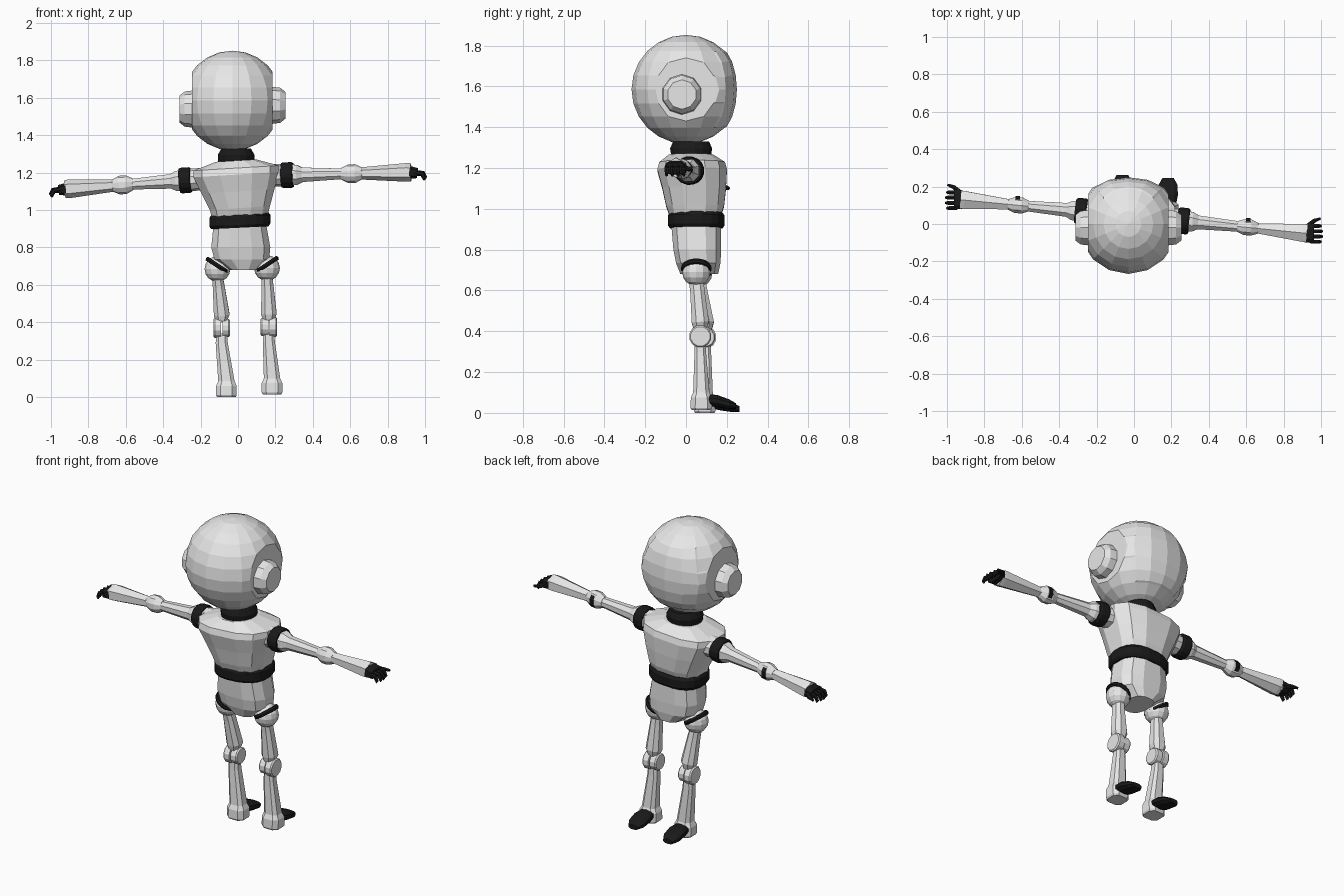
import bpy, bmesh, math
from mathutils import Vector, Matrix

if "Cube" in bpy.data.objects:
    bpy.data.objects.remove(bpy.data.objects["Cube"])


def material(name, value):
    m = bpy.data.materials.new(name)
    m.use_nodes = True
    col = (value, value, value, 1)
    m.diffuse_color = col
    bsdf = next(n for n in m.node_tree.nodes if n.type == "BSDF_PRINCIPLED")
    bsdf.inputs["Base Color"].default_value = col
    return m


SHELL = material("pale_shell", 0.8)
RUBBER = material("black_rubber", 0.01)


def finish(name, bm, mat):
    bmesh.ops.recalc_face_normals(bm, faces=bm.faces)
    mesh = bpy.data.meshes.new(name)
    bm.to_mesh(mesh)
    bm.free()
    mesh.materials.append(mat)
    ob = bpy.data.objects.new(name, mesh)
    bpy.context.collection.objects.link(ob)
    return ob


def loft(name, rings, mat, sides=8, box=1.0, axis=None, lean=0.0):
    """Skin rings of (centre, ru, rv); box below 1 squares the section."""
    bm = bmesh.new()
    d = (axis or Vector(rings[-1][0]) - Vector(rings[0][0])).normalized()
    u = Vector((0, 1, 0)) if abs(d.x) > 0.7 else Vector((1, 0, 0))
    u = (u - d * u.dot(d)).normalized()
    v = d.cross(u)
    loops = []
    for centre, ru, rv in rings:
        loop = []
        for i in range(sides):
            a = 2 * math.pi * (i + 0.5) / sides
            c, s = math.cos(a), math.sin(a)
            p = Vector(centre)
            p += u * ru * math.copysign(abs(c) ** box, c)
            p += v * rv * math.copysign(abs(s) ** box, s)
            p.z += lean * p.x
            loop.append(bm.verts.new(p))
        loops.append(loop)
    for a, b in zip(loops, loops[1:]):
        for i in range(sides):
            j = (i + 1) % sides
            bm.faces.new((a[i], a[j], b[j], b[i]))
    bm.faces.new(loops[0])
    bm.faces.new(loops[-1])
    return finish(name, bm, mat)


def ball(name, centre, r, mat):
    bm = bmesh.new()
    bmesh.ops.create_uvsphere(bm, u_segments=12, v_segments=8, radius=r,
                              matrix=Matrix.Translation(centre))
    return finish(name, bm, mat)


# Head: sphere sliced flat at the ears, with a flattened raised visor
HEAD = Vector((-0.03, 0, 1.585))
EAR_CUT = 0.215
bm = bmesh.new()
bmesh.ops.create_uvsphere(bm, u_segments=16, v_segments=12, radius=0.267)
for s in (-1, 1):
    cut = bmesh.ops.bisect_plane(bm, geom=bm.verts[:] + bm.edges[:] + bm.faces[:],
                                 plane_co=(s * EAR_CUT, 0, 0), plane_no=(s, 0, 0),
                                 clear_outer=True)
    edges = [e for e in cut["geom_cut"] if isinstance(e, bmesh.types.BMEdge)]
    bmesh.ops.contextual_create(bm, geom=edges)
for v in bm.verts:
    if v.co.y > 0.2:
        v.co.y = 0.2 + (v.co.y - 0.2) * 0.65
bm.normal_update()
visor = [f for f in bm.faces if f.calc_center_median().y > 0.16]
bmesh.ops.inset_region(bm, faces=visor, thickness=0.012, depth=0.006)
bmesh.ops.translate(bm, verts=bm.verts, vec=HEAD)
finish("head", bm, SHELL)

# Ear caps
for side, s, z in (("left", 1, 1.56), ("right", -1, 1.54)):
    x = HEAD.x + s * EAR_CUT
    loft(side + "_ear_cap", [((x - s * 0.01, -0.02, z), 0.1, 0.1),
                             ((x + s * 0.04, -0.02, z), 0.094, 0.094),
                             ((x + s * 0.068, -0.02, z), 0.072, 0.072)], SHELL, 10)

# Neck, chest, waist band and pelvis
loft("neck", [((-0.01, 0.025, 1.23), 0.1, 0.09), ((-0.01, 0.025, 1.265), 0.1, 0.1),
              ((-0.01, 0.025, 1.295), 0.1, 0.105), ((-0.01, 0.025, 1.33), 0.08, 0.09)],
     RUBBER, 16)
loft("chest", [((0.01, 0.045, 0.97), 0.155, 0.13), ((0.01, 0.045, 1.01), 0.165, 0.145),
               ((0, 0.04, 1.1), 0.2, 0.16), ((-0.01, 0.03, 1.19), 0.235, 0.175),
               ((-0.01, 0.03, 1.225), 0.235, 0.165), ((-0.01, 0.025, 1.265), 0.11, 0.11)],
     SHELL, 12, 0.75, Vector((0, 0, 1)), 0.06)
loft("waist_band", [((0.01, 0.05, 0.905), 0.155, 0.13), ((0.01, 0.05, 0.92), 0.165, 0.14),
                    ((0.01, 0.05, 0.965), 0.165, 0.14), ((0.01, 0.05, 0.98), 0.155, 0.13)],
     RUBBER, 20, 0.8, Vector((0, 0, 1)), 0.05)
loft("pelvis", [((0.01, 0.05, 0.92), 0.145, 0.125), ((0.015, 0.055, 0.8), 0.162, 0.12),
                ((0.02, 0.06, 0.735), 0.15, 0.112), ((0.03, 0.065, 0.68), 0.075, 0.095)],
     SHELL, 12, 0.75, Vector((0, 0, 1)))


def arm(side, shoulder, wrist):
    s, w = Vector(shoulder), Vector(wrist)
    out = 1 if w.x > 0 else -1

    def part(name, stations, mat, sides=8):
        loft(side + name, [(s.lerp(w, t), ru, rv) for t, ru, rv in stations], mat, sides)

    part("_shoulder", [(0, 0.07, 0.06), (0.09, 0.06, 0.06)], SHELL, 10)
    part("_shoulder_band", [(0.07, 0.065, 0.065), (0.085, 0.072, 0.07),
                            (0.14, 0.072, 0.07), (0.155, 0.065, 0.065)], RUBBER, 16)
    part("_upper_arm", [(0.15, 0.058, 0.06), (0.18, 0.056, 0.058), (0.22, 0.04, 0.042),
                        (0.52, 0.03, 0.03)], SHELL)
    part("_elbow", [(0.5, 0.03, 0.032), (0.55, 0.045, 0.05), (0.6, 0.045, 0.05),
                    (0.65, 0.03, 0.032)], SHELL, 10)
    part("_forearm", [(0.63, 0.03, 0.032), (0.97, 0.055, 0.05), (1, 0.055, 0.048)], SHELL, 6)
    # Rubber pad at the elbow
    e = s.lerp(w, 0.58) + Vector((0, 0.022, 0))
    loft(side + "_elbow_pad", [(e + Vector((-0.012, 0, 0)), 0.03, 0.036),
                               (e + Vector((0.012, 0, 0)), 0.03, 0.036)], RUBBER)
    # Palm, four curled fingers and a thumb
    loft(side + "_palm", [(w - Vector((out * 0.01, 0, 0)), 0.05, 0.036),
                          (w + Vector((out * 0.035, 0, -0.005)), 0.055, 0.028)],
         RUBBER, 8, 0.6)
    for i in range(4):
        base = w + Vector((out * 0.025, -0.045 + i * 0.028, 0.0))
        reach = 0.055 if i in (1, 2) else 0.048
        loft(f"{side}_finger_{i + 1}",
             [(base, 0.012, 0.014), (base + Vector((out * reach * 0.7, 0, -0.006)), 0.012, 0.014),
              (base + Vector((out * reach, 0, -0.035)), 0.008, 0.012)], RUBBER, 6)
    loft(side + "_thumb", [(w + Vector((out * 0.005, 0.04, 0)), 0.014, 0.014),
                           (w + Vector((out * 0.04, 0.068, -0.008)), 0.012, 0.012),
                           (w + Vector((out * 0.072, 0.08, -0.012)), 0.007, 0.007)], RUBBER, 6)


arm("left", (0.18, 0.025, 1.185), (0.925, -0.05, 1.202))
arm("right", (-0.2, 0.06, 1.165), (-0.925, 0.13, 1.112))


def leg(side, out, hip, knee, heel):
    hip, knee, heel = Vector(hip), Vector(knee), Vector(heel)
    up = Vector((0, 0, 1))
    ball(side + "_hip", hip, 0.069, SHELL)
    # Rubber rim where the hip enters the pelvis
    n = Vector((out * 0.55, 0, -0.83))
    c = hip + Vector((0, 0, 0.018))
    loft(side + "_hip_rim", [(c - n * 0.012, 0.07, 0.07), (c, 0.074, 0.076),
                             (c + n * 0.012, 0.07, 0.07)], RUBBER, 16)
    loft(side + "_thigh", [(hip - up * 0.04, 0.03, 0.038), (hip.lerp(knee, 0.3), 0.034, 0.038),
                           (knee + up * 0.07, 0.045, 0.045), (knee + up * 0.035, 0.03, 0.035)],
         SHELL, 8, 0.85)
    # Paired knee discs
    for name, sx, r in (("outer", out, 0.055), ("inner", -out, 0.05)):
        loft(f"{side}_knee_{name}", [(knee + Vector((sx * 0.003, 0, 0)), r, r),
                                     (knee + Vector((sx * 0.037, 0, 0)), r, r),
                                     (knee + Vector((sx * 0.044, 0, 0)), r * 0.88, r * 0.88)],
             SHELL, 12)
    loft(side + "_shin", [(knee - up * 0.03, 0.03, 0.028), (knee - up * 0.08, 0.034, 0.03),
                          (heel + up * 0.085, 0.046, 0.042), (heel + up * 0.06, 0.058, 0.054),
                          (heel + up * 0.01, 0.058, 0.056), (heel, 0.052, 0.05)],
         SHELL, 8, 0.65, up)
    # Toe cap sloping down and forward
    loft(side + "_toe", [(heel + Vector((0, y, z)), rx, rz) for y, z, rx, rz in
                         ((0.03, 0.05, 0.045, 0.028), (0.08, 0.042, 0.055, 0.03),
                          (0.135, 0.028, 0.052, 0.024), (0.17, 0.018, 0.032, 0.014))],
         RUBBER, 10, 0.8, Vector((0, 1, 0)))


leg("left", 1, (0.155, 0.05, 0.69), (0.165, 0.07, 0.375), (0.182, 0.075, 0.015))
leg("right", -1, (-0.11, 0.06, 0.685), (-0.087, 0.095, 0.37), (-0.062, 0.092, 0.0))
